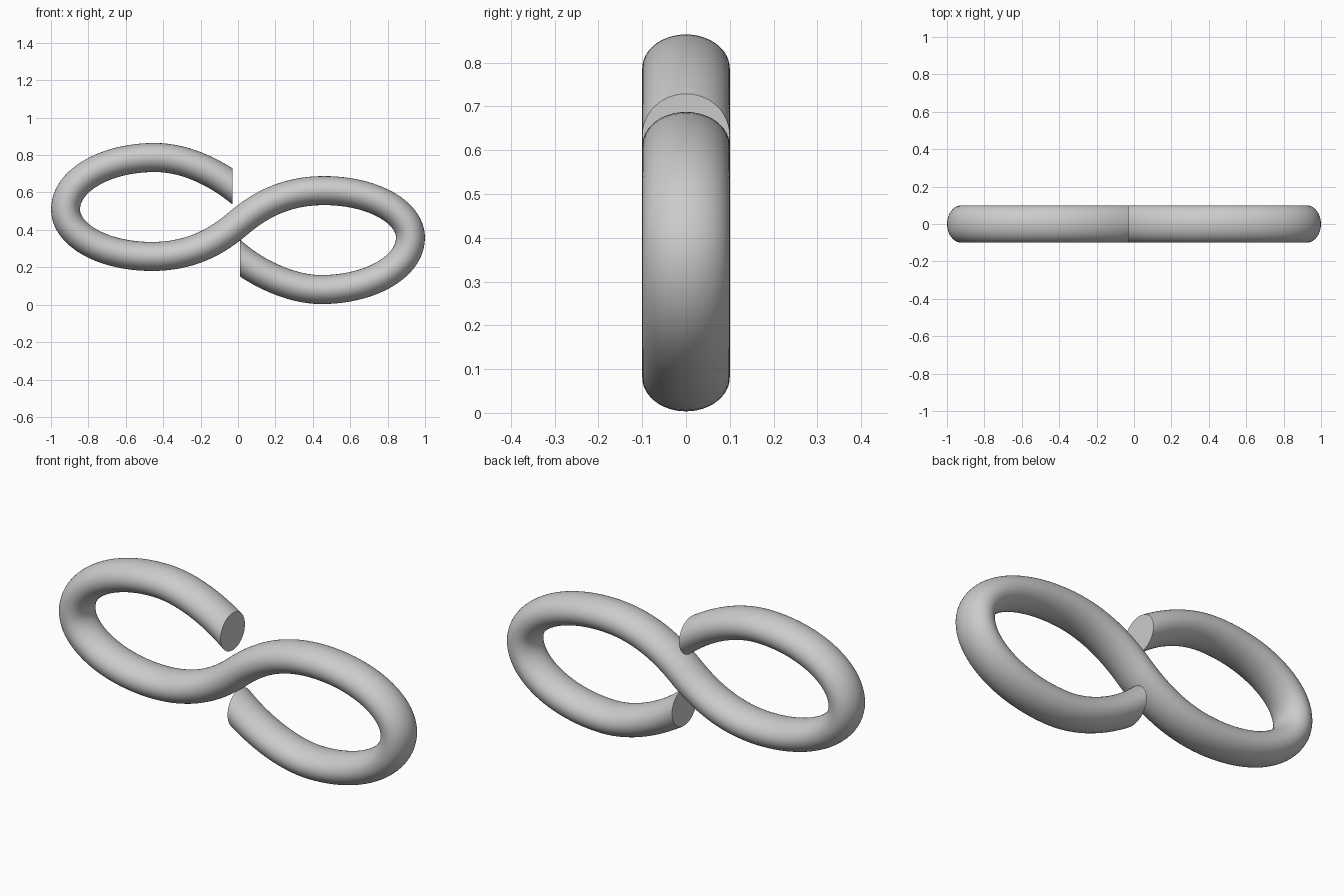
import bpy, bmesh
from math import cos, sin, pi
from mathutils import Vector
from mathutils.geometry import interpolate_bezier

if "Cube" in bpy.data.objects:
    bpy.data.objects.remove(bpy.data.objects["Cube"])

THICK, WIDTH = 0.0775, 0.1   # half sizes of the oval section
SIDES, STEPS = 48, 24
MID_Z = 0.434

# Knots of the S path in the x-z plane: (point, handle before, handle after)
left = [((-0.03, 0.633), None, (-0.15, 0.723)),
        ((-0.445, 0.787), (-0.30, 0.787), (-0.71, 0.787)),
        ((-0.922, 0.51), (-0.922, 0.663), (-0.922, 0.372)),
        ((-0.46, 0.258), (-0.72, 0.258), (-0.24, 0.258))]
centre = [((0, MID_Z), (-0.10, 0.349), (0.10, 2 * MID_Z - 0.349))]


def turn(p):
    """Half turn about the middle of the hook."""
    return None if p is None else (-p[0], 2 * MID_Z - p[1])


right = [(turn(p), turn(b), turn(a)) for p, a, b in reversed(left)]
right[-1] = ((0.01, 0.25), (0.13, 0.153), None)
knots = left + centre + right

# Sample the path
path = []
for (p, _, out), (q, into, _) in zip(knots, knots[1:]):
    pts = interpolate_bezier(*[Vector((a[0], 0, a[1])) for a in (p, out, into, q)], STEPS + 1)
    path += pts if not path else pts[1:]

# Sweep the oval, easing the section to a vertical cut at both ends
bm = bmesh.new()
rings = []
last = len(path) - 1
for i, p in enumerate(path):
    t = (path[min(i + 1, last)] - path[max(i - 1, 0)]).normalized()
    n = Vector((-t.z, 0, t.x))
    w = max(0, 1 - min(i, last - i) / 16)
    up = Vector((0, 0, 1 if n.z > 0 else -1))
    d = n.lerp(up, w).normalized()
    d *= THICK / d.dot(n)
    rings.append([bm.verts.new(p + d * cos(2 * pi * k / SIDES)
                               + Vector((0, WIDTH * sin(2 * pi * k / SIDES), 0)))
                  for k in range(SIDES)])
for a, b in zip(rings, rings[1:]):
    for k in range(SIDES):
        j = (k + 1) % SIDES
        bm.faces.new((a[k], a[j], b[j], b[k]))

# Flat end caps
bm.faces.new(rings[0])
bm.faces.new(rings[-1])
bmesh.ops.recalc_face_normals(bm, faces=bm.faces)

mesh = bpy.data.meshes.new("s_hook")
bm.to_mesh(mesh)
bm.free()
hook = bpy.data.objects.new("s_hook", mesh)
bpy.context.collection.objects.link(hook)
bpy.context.view_layer.objects.active = hook
hook.select_set(True)
bpy.ops.object.shade_smooth_by_angle(angle=0.6)
